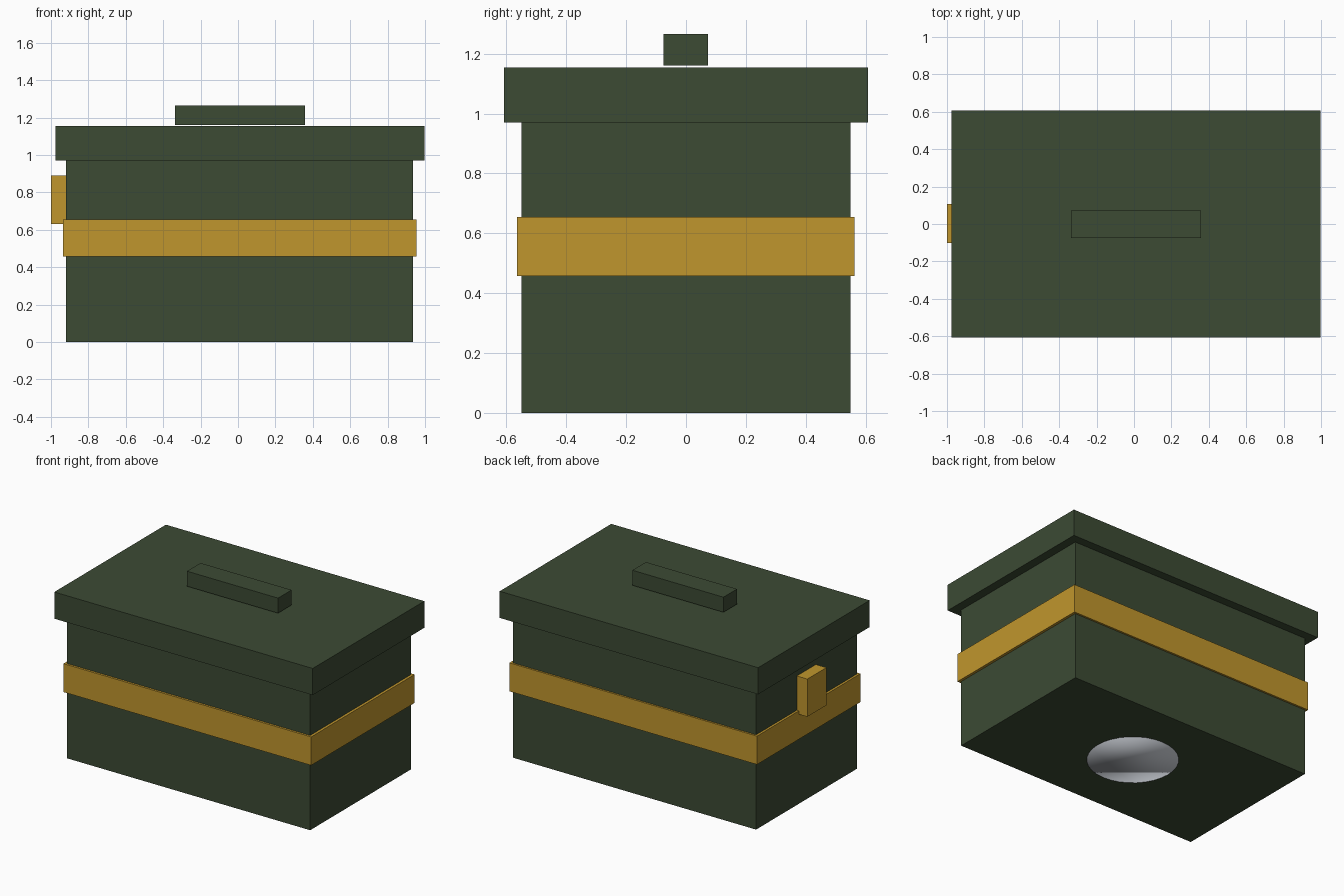
import bpy

if "Cube" in bpy.data.objects:
    bpy.data.objects.remove(bpy.data.objects["Cube"])


def material(name, rgb):
    m = bpy.data.materials.new(name)
    m.diffuse_color = (*rgb, 1.0)
    m.use_nodes = True
    m.node_tree.nodes["Principled BSDF"].inputs["Base Color"].default_value = m.diffuse_color
    return m


green = material("dark_green", (0.045, 0.069, 0.034))
gold = material("ochre_gold", (0.53, 0.305, 0.026))
grey = material("pale_grey", (0.6, 0.63, 0.68))


def box(name, x, y, z, mat):
    """Box given by its (min, max) range on each axis."""
    ranges = (x, y, z)
    bpy.ops.mesh.primitive_cube_add(size=1, location=[(a + b) / 2 for a, b in ranges])
    ob = bpy.context.object
    ob.name = name
    ob.scale = [b - a for a, b in ranges]
    bpy.ops.object.transform_apply(location=False, rotation=False, scale=True)
    ob.data.materials.append(mat)
    return ob


# Case and overhanging lid
box("case_body", (-0.92, 0.936), (-0.55, 0.55), (0, 0.975), green)
box("lid", (-0.976, 0.996), (-0.608, 0.608), (0.97, 1.154), green)

# Grip floating just above the lid
box("lid_handle", (-0.337, 0.358), (-0.075, 0.073), (1.161, 1.265), green)

# Band around the case and latch on the left side
box("band", (-0.936, 0.954), (-0.565, 0.563), (0.458, 0.654), gold)
box("side_latch", (-1.0, -0.915), (-0.102, 0.106), (0.63, 0.89), gold)

# Round plate set into the underside
bpy.ops.mesh.primitive_cylinder_add(vertices=32, radius=0.285, depth=0.1, location=(0.01, 0, 0.049))
plate = bpy.context.object
plate.name = "base_plate"
plate.data.materials.append(grey)
bpy.ops.object.shade_smooth()
